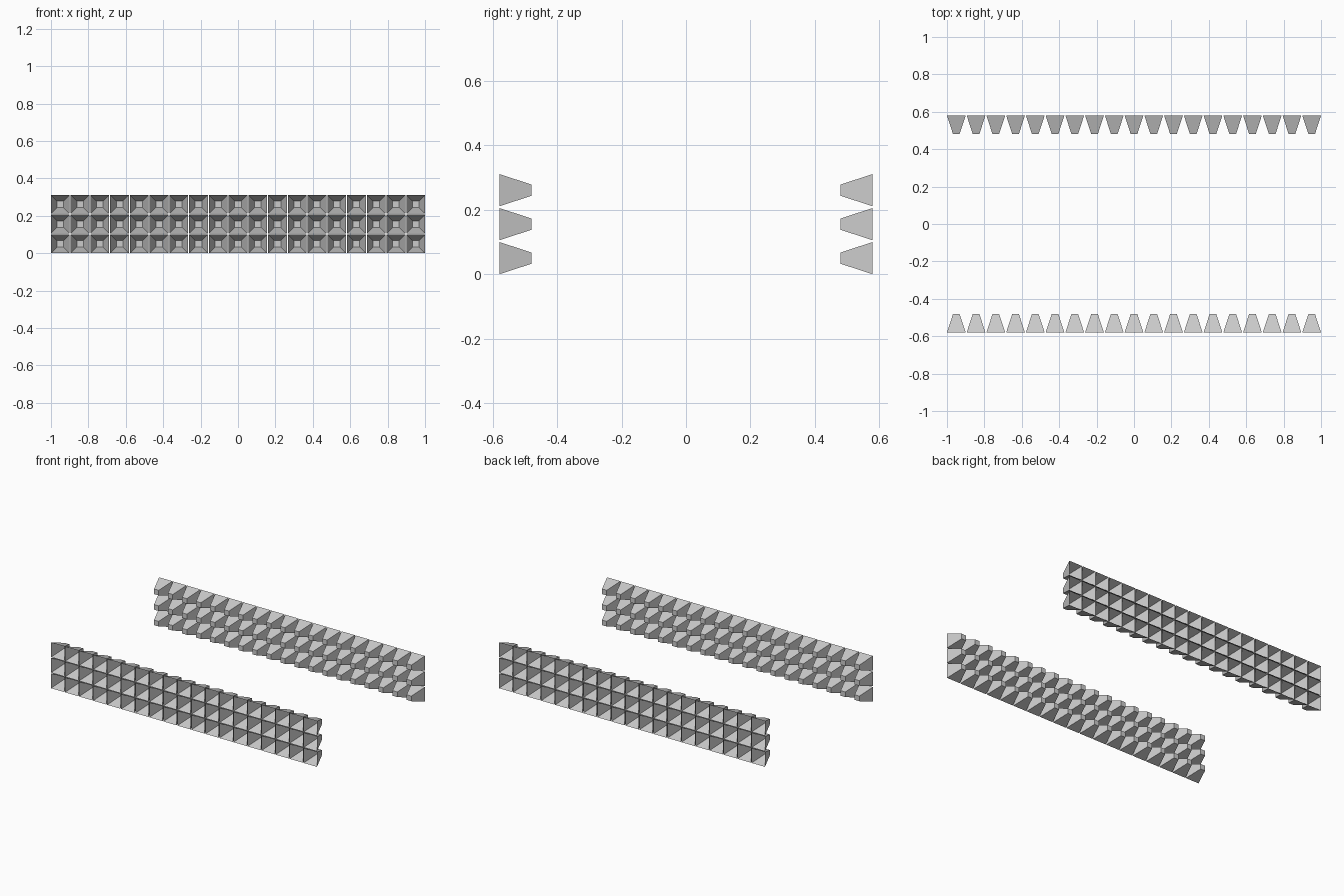
import bpy, bmesh

if "Cube" in bpy.data.objects:
    bpy.data.objects.remove(bpy.data.objects["Cube"])

COLS, ROWS = 19, 3
BASE, TIP, DEPTH = 0.1, 0.035, 0.1
PITCH = (2 - BASE) / (COLS - 1)
OUTER_Y = 0.58


def square(bm, half, y):
    return [bm.verts.new((x * half, y, z * half))
            for x, z in ((-1, -1), (1, -1), (1, 1), (-1, 1))]


def pyramid_panel(name, side):
    """Grid of hollow truncated pyramids, tips pointing to the centre."""
    mesh = bpy.data.meshes.new(name)
    bm = bmesh.new()
    # One pyramid: open base, four sloping sides, small closed tip
    base = square(bm, BASE / 2, 0)
    tip = square(bm, TIP / 2, -side * DEPTH)
    for i in range(4):
        j = (i + 1) % 4
        bm.faces.new((base[i], base[j], tip[j], tip[i]))
    cap = bm.faces.new(tip)
    bmesh.ops.recalc_face_normals(bm, faces=bm.faces)
    cap.normal_update()
    if cap.normal.y * side > 0:
        bmesh.ops.reverse_faces(bm, faces=bm.faces)
    bm.to_mesh(mesh)
    bm.free()

    panel = bpy.data.objects.new(name, mesh)
    bpy.context.collection.objects.link(panel)
    panel.location = (-1 + BASE / 2, side * OUTER_Y, BASE / 2)
    # Columns along x, then rows along z
    for label, count, step in (("columns", COLS, (PITCH, 0, 0)),
                               ("rows", ROWS, (0, 0, PITCH))):
        mod = panel.modifiers.new(label, 'ARRAY')
        mod.count = count
        mod.use_relative_offset = False
        mod.use_constant_offset = True
        mod.constant_offset_displace = step
    return panel


# Two facing panels
pyramid_panel("front_pyramid_panel", -1)
pyramid_panel("back_pyramid_panel", 1)
